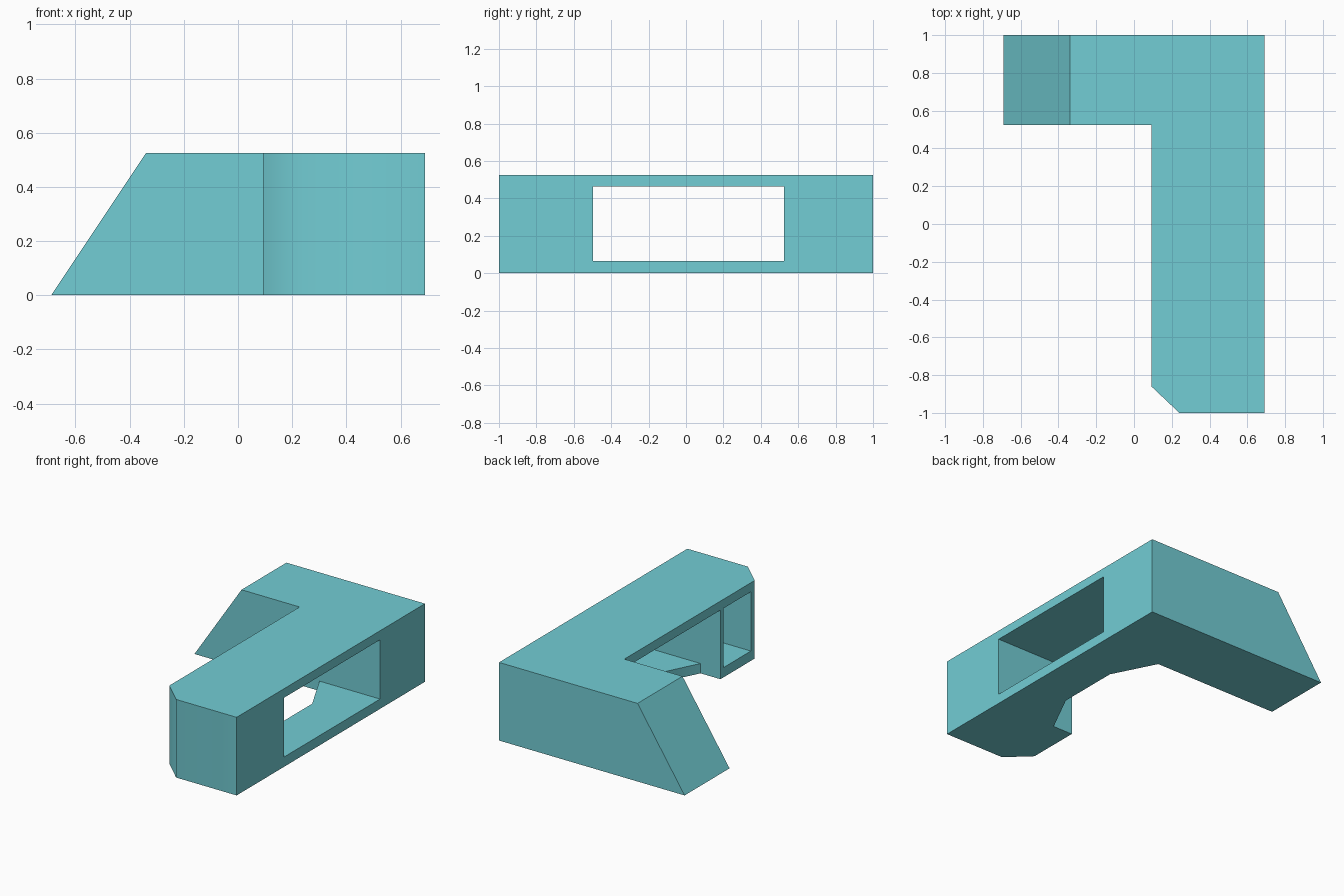
import bpy
import bmesh
import math

if "Cube" in bpy.data.objects:
    bpy.data.objects.remove(bpy.data.objects["Cube"])

H = 0.525              # overall height
LO, HI = 0.066, 0.464  # floor and ceiling of the openings


def prism(name, outline, z0, z1):
    """Extrude a plan outline (counter-clockwise) from z0 to z1."""
    bm = bmesh.new()
    face = bm.faces.new([bm.verts.new((x, y, z0)) for x, y in outline])
    new = bmesh.ops.extrude_face_region(bm, geom=[face])["geom"]
    for v in new:
        if isinstance(v, bmesh.types.BMVert):
            v.co.z = z1
    bmesh.ops.recalc_face_normals(bm, faces=bm.faces)
    mesh = bpy.data.meshes.new(name)
    bm.to_mesh(mesh)
    bm.free()
    obj = bpy.data.objects.new(name, mesh)
    bpy.context.collection.objects.link(obj)
    return obj


def rect(x0, x1, y0, y1):
    return [(x0, y0), (x1, y0), (x1, y1), (x0, y1)]


teal = bpy.data.materials.new("teal")
teal.diffuse_color = (0.17, 0.61, 0.66, 1)
teal.use_nodes = True
teal.node_tree.nodes["Principled BSDF"].inputs["Base Color"].default_value = teal.diffuse_color

# L-shaped block with one chamfered corner
body = prism("l_shaped_block", [
    (0.24, -1), (0.69, -1), (0.69, 1), (-0.69, 1),
    (-0.69, 0.523), (0.092, 0.523), (0.092, -0.86)], 0, H)
body.data.materials.append(teal)

# Sloped end of the short arm
for v in body.data.vertices:
    if v.co.x < -0.6 and v.co.z > 0.1:
        v.co.x = -0.34

cutters = [
    # Passage right through the long arm
    prism("passage_cutter", rect(0.0, 0.8, -0.497, 0.523), LO, HI),
    # Bay cut out of the passage floor
    prism("floor_bay_cutter", [
        (0.0, -0.497), (0.24, -0.497), (0.39, -0.20),
        (0.39, 0.23), (0.24, 0.523), (0.0, 0.523)], -0.1, 0.2),
    # Blind pocket near the chamfered end
    prism("pocket_cutter", rect(0.0, 0.62, -0.82, -0.53), LO, HI),
]

bpy.context.view_layer.objects.active = body
body.select_set(True)
for cutter in cutters:
    cutter.data.materials.append(teal)
    mod = body.modifiers.new(cutter.name, 'BOOLEAN')
    mod.operation = 'DIFFERENCE'
    mod.solver = 'EXACT'
    mod.object = cutter
    bpy.ops.object.modifier_apply(modifier=mod.name)
    bpy.data.objects.remove(cutter)

# Soft shading over the shallow chamfer edge, all other edges sharp
bpy.ops.object.shade_smooth_by_angle(angle=math.radians(45))
